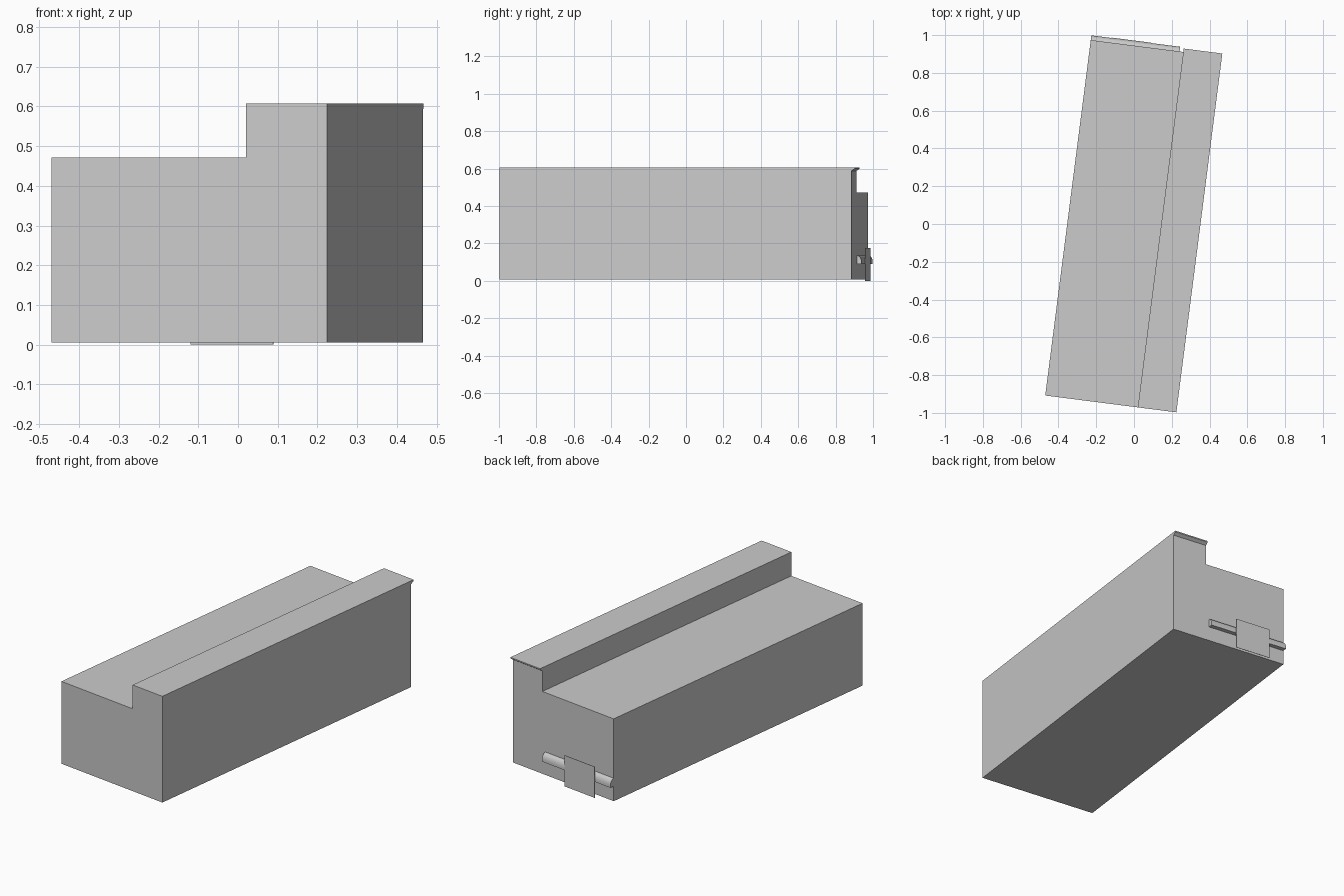
import bpy, bmesh, math
from mathutils import Matrix, Vector

cube = bpy.data.objects.get("Cube")
if cube:
    bpy.data.objects.remove(cube, do_unlink=True)

grey = bpy.data.materials.new("light_grey")
grey.use_nodes = True
colour = (0.6, 0.6, 0.6, 1)
grey.diffuse_color = colour
grey.node_tree.nodes["Principled BSDF"].inputs["Base Color"].default_value = colour

# The whole model is turned about z; local x runs across it, local y along it
TURN = Matrix.Translation((-0.47, -0.908, 0)) @ Matrix.Rotation(math.radians(-7.3), 4, "Z")
WIDTH, LENGTH, STEP, BASE, TOP = 0.70, 1.897, 0.494, 0.006, 0.607


def prism(name, profile, axis, start, end):
    """Sweep a profile of (horizontal, z) points along local axis x or y."""
    bm = bmesh.new()
    verts = [bm.verts.new((start, h, z) if axis == "x" else (h, start, z)) for h, z in profile]
    face = bm.faces.new(verts)
    swept = bmesh.ops.extrude_face_region(bm, geom=[face])["geom"]
    move = Vector((end - start, 0, 0) if axis == "x" else (0, end - start, 0))
    bmesh.ops.translate(bm, vec=move, verts=[g for g in swept if isinstance(g, bmesh.types.BMVert)])
    bmesh.ops.recalc_face_normals(bm, faces=bm.faces)
    bm.transform(TURN)
    mesh = bpy.data.meshes.new(name)
    bm.to_mesh(mesh)
    bm.free()
    mesh.materials.append(grey)
    obj = bpy.data.objects.new(name, mesh)
    bpy.context.collection.objects.link(obj)
    return obj


# Long stepped body
prism("body", [(0, BASE), (WIDTH, BASE), (WIDTH, TOP), (STEP, TOP), (STEP, 0.472), (0, 0.472)],
      "y", 0, LENGTH)

# Small wedge lip along the top of the raised end
prism("top_lip", [(LENGTH, 0.588), (LENGTH + 0.018, 0.6), (LENGTH + 0.018, TOP), (LENGTH, TOP)],
      "x", STEP, WIDTH)

# Handle rail with a rounded top
arc = [math.radians(a) for a in range(0, 91, 15)]
rail = [(LENGTH, 0.09), (LENGTH + 0.025, 0.09)]
rail += [(LENGTH + 0.025 * math.cos(a), 0.1 + 0.036 * math.sin(a)) for a in arc]
handle = prism("handle_rail", rail, "x", 0, 0.474)
bpy.context.view_layer.objects.active = handle
handle.select_set(True)
bpy.ops.object.shade_smooth_by_angle(angle=math.radians(35))

# Thin plate hung on the rail
front = LENGTH + 0.025
prism("end_plate", [(front, 0), (front + 0.002, 0), (front + 0.002, 0.176), (front, 0.176)],
      "x", 0.107, 0.317)
